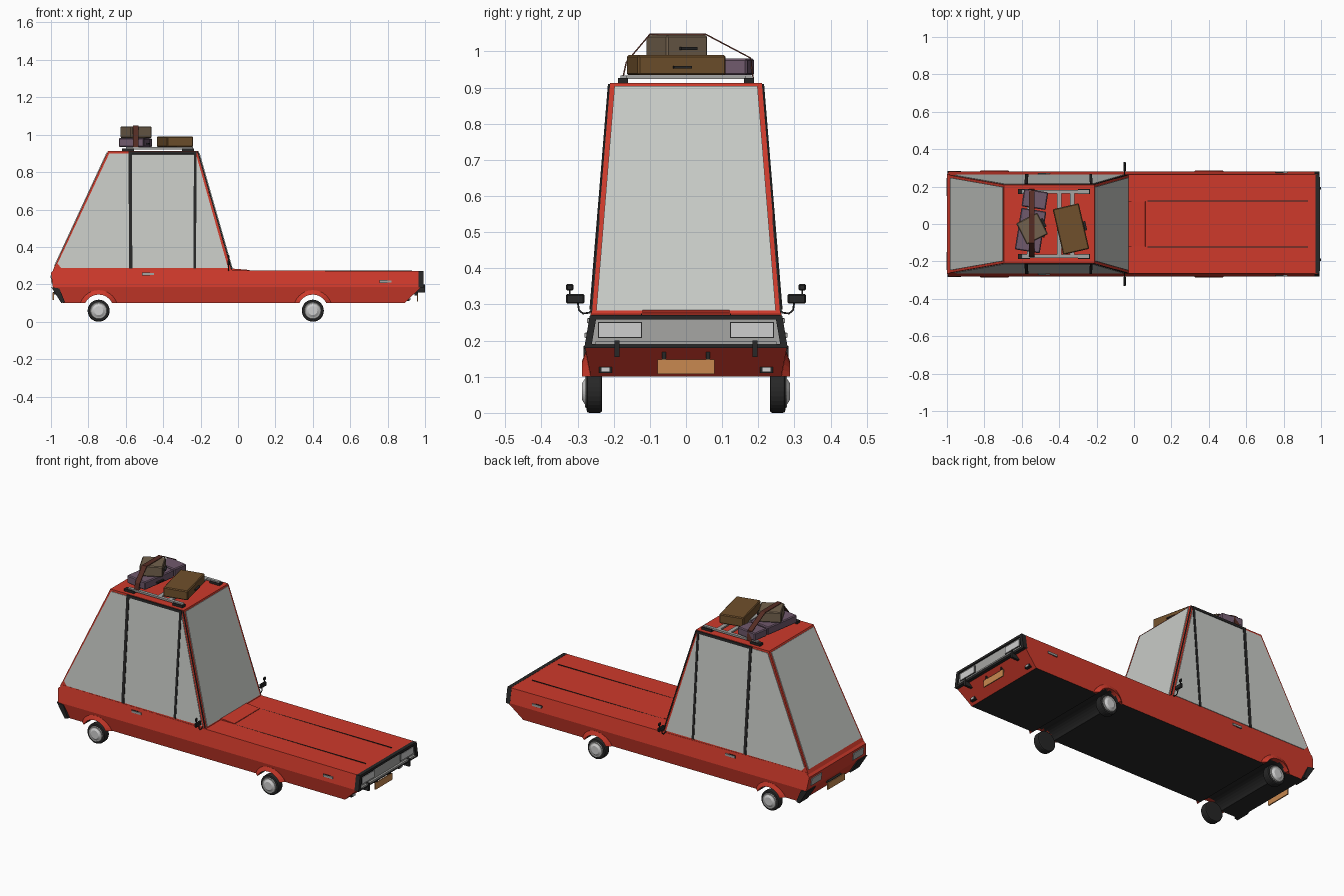
import bpy, bmesh, math
from mathutils import Vector, Matrix

if "Cube" in bpy.data.objects:
    bpy.data.objects.remove(bpy.data.objects["Cube"])

def mat(name, r, g, b):
    m = bpy.data.materials.new(name)
    m.diffuse_color = (r, g, b, 1)
    m.use_nodes = True
    m.node_tree.nodes["Principled BSDF"].inputs["Base Color"].default_value = m.diffuse_color
    return m

RED = mat("red paint", .62, .042, .024)
GLASS = mat("pale glass", .58, .60, .57)
BLACK = mat("black trim", .02, .02, .02)
CHROME = mat("grey metal", .38, .38, .37)
LAMP = mat("lamp white", .62, .62, .62)
ORANGE = mat("orange plate", .58, .25, .08)
BROWN = mat("brown leather", .16, .08, .025)
TAN = mat("tan leather", .17, .12, .075)
PURPLE = mat("purple case", .16, .10, .15)
STRAP = mat("strap brown", .09, .025, .017)

def finish(name, bm, *mats):
    bmesh.ops.recalc_face_normals(bm, faces=bm.faces)
    me = bpy.data.meshes.new(name)
    bm.to_mesh(me)
    bm.free()
    ob = bpy.data.objects.new(name, me)
    bpy.context.collection.objects.link(ob)
    for m in mats:
        me.materials.append(m)
    return ob

def bevel(ob, w, seg=1):
    b = ob.modifiers.new("bevel", 'BEVEL')
    b.width, b.segments, b.limit_method = w, seg, 'ANGLE'

def box(name, x, y, z, m, rot=0):
    """x, y, z are (low, high) pairs"""
    c = Vector([(a[0] + a[1]) / 2 for a in (x, y, z)])
    s = [abs(a[1] - a[0]) for a in (x, y, z)]
    bm = bmesh.new()
    bmesh.ops.create_cube(bm, size=1, matrix=Matrix.Translation(c) @
                          Matrix.Rotation(math.radians(rot), 4, 'Z') @ Matrix.Diagonal((*s, 1)))
    return finish(name, bm, m)

def loft(name, rings, *mats):
    """closed solid between two matching outlines"""
    bm = bmesh.new()
    a, b = [[bm.verts.new(p) for p in r] for r in rings]
    bm.faces.new(a)
    bm.faces.new(b)
    for i in range(len(a)):
        j = (i + 1) % len(a)
        bm.faces.new((a[i], a[j], b[j], b[i]))
    return finish(name, bm, *mats)

def plate(name, pts, m, inside, thick=.004):
    """thin panel raised away from the point inside"""
    pts = [Vector(p) for p in pts]
    n = (pts[1] - pts[0]).cross(pts[2] - pts[0]).normalized()
    if n.dot(pts[0] - Vector(inside)) < 0:
        n = -n
    return loft(name, ([p - n * .002 for p in pts], [p + n * thick for p in pts]), m)

def slab(name, outline, width, *mats):
    """side profile across the car, half width depends on z"""
    return loft(name, [[(x, s * width(z), z) for x, z in outline] for s in (-1, 1)], *mats)

def disc(name, x, z, y0, y1, r0, r1, m, n=28):
    def ring(y, r):
        return [(x + r * math.cos(2 * math.pi * i / n), y, z + r * math.sin(2 * math.pi * i / n)) for i in range(n)]
    return loft(name, (ring(y0, r0), ring(y1, r1)), m)

WHEELS = (-.745, .40)
lower_w = lambda z: .263 + (z - .10) * .2
upper_w = lambda z: .280 - (z - .185) * .18
cabin_w = lambda z: .262 - (z - .275) * .082

# lower body with open wheel tunnels, black beneath
def arch(cx, r, cz=.065, n=12):
    a0 = math.asin((.10 - cz) / r)
    return [(cx - r * math.cos(t), cz + r * math.sin(t))
            for t in (a0 + (math.pi - 2 * a0) * i / n for i in range(n + 1))]

outline = [(-.935, .10)] + arch(WHEELS[0], .08) + arch(WHEELS[1], .08) + [(.89, .10), (.98, .185), (-.99, .185)]
lower = slab("lower_body", outline, lower_w, RED, BLACK)
for f in lower.data.polygons:
    if abs(f.normal.y) < .5 and f.center.z < .15 and abs(f.center.x) < .9:
        f.material_index = 1

# upper body and bonnet
slab("upper_body", [(-.99, .185), (.98, .185), (.98, .27), (-.03, .275), (-.975, .285), (-1, .262)], upper_w, RED)
for s in (-1, 1):
    box("bonnet_seam", (.06, .93), (s * .123 - .0015, s * .123 + .0015), (.268, .2745), BLACK)
box("bonnet_cross_seam", (.058, .062), (-.123, .123), (.268, .2755), BLACK)
loft("cowl_bulge", [[(-.04, s * .12, .27), (.065, s * .12, .27), (.06, s * .12, .277), (-.04, s * .12, .285)]
                    for s in (-1, 1)], RED)

# cabin shell and roof
x0, x1, t0, t1, zb, zt = -.99, -.03, -.695, -.212, .275, .912
def corners(xb, xt):
    return [Vector((xb, -cabin_w(zb), zb)), Vector((xb, cabin_w(zb), zb)),
            Vector((xt, cabin_w(zt), zt)), Vector((xt, -cabin_w(zt), zt))]
loft("cabin_shell", (corners(x0, t0), corners(x1, t1)), RED)
mid = (-.5, 0, .5)
for name, xb, xt, low in (("rear_window", x0, t0, .035), ("windscreen", x1, t1, .012)):
    a, b, c, d = corners(xb, xt)
    def at(u, v):
        return a.lerp(b, u).lerp(d.lerp(c, u), v)
    plate(name, [at(.025, low), at(.975, low), at(.97, .985), at(.03, .985)], GLASS, mid)

# side windows, pillars and side trim
for s in (-1, 1):
    def side(name, pts, m, th=.003):
        plate(name, [(x, s * cabin_w(z), z) for x, z in pts], m, mid, th)
    side("side_window", [(-.945, .287), (-.965, .31), (-.688, .9), (-.226, .9), (-.053, .287)], GLASS)
    side("rear_door_pillar", [(-.583, .285), (-.565, .285), (-.567, .905), (-.585, .905)], BLACK, .006)
    side("front_door_pillar", [(-.238, .285), (-.224, .285), (-.222, .905), (-.236, .905)], BLACK, .006)
    side("roof_gutter", [(-.585, .895), (-.222, .895), (-.222, .91), (-.585, .91)], BLACK, .006)
    side("screen_trim", [(-.038, .28), (-.031, .28), (-.212, .91), (-.219, .91)], BLACK, .003)
    # small metal pieces on the flank
    for name, x, z, w in (("door_handle", -.48, .255, .03), ("side_marker", .79, .215, .03)):
        y = upper_w(z)
        box(name, (x - w, x + w), (s * (y - .01), s * (y + .006)), (z - .006, z + .006), CHROME)
        box(name + "_base", (x - w - .004, x + w - .02), (s * (y - .01), s * (y + .003)), (z - .008, z + .008), BLACK)

# wheels and arch flares
for s in (-1, 1):
    for x in WHEELS:
        tyre = disc("tyre", x, .059, s * .232, s * .275, .059, .059, BLACK)
        bevel(tyre, .007, 2)
        disc("wheel_rim", x, .059, s * .268, s * .280, .050, .043, CHROME)
        disc("hub_cap", x, .059, s * .278, s * .287, .038, .024, LAMP)
        bm = bmesh.new()
        rows = []
        for p, q in zip(arch(x, .08), arch(x, .104)):
            rows.append([bm.verts.new((c[0], s * y, c[1])) for c, y in
                         ((p, .258), (p, .287), (q, lower_w(q[1]) + .001), (q, .258))])
        for a, b in zip(rows, rows[1:]):
            for i in range(4):
                j = (i + 1) % 4
                bm.faces.new((a[i], a[j], b[j], b[i]))
        bm.faces.new(rows[0])
        bm.faces.new(rows[-1])
        finish("wheel_arch_flare", bm, RED)

# front grille with frame, headlamps and bumper
loft("grille", [[(x, -.262, .187), (x, .262, .187), (x, .25, .26), (x, -.25, .26)] for x in (.97, .983)], CHROME)
box("grille_top_frame", (.97, .992), (-.262, .262), (.258, .271), BLACK)
box("grille_bottom_frame", (.965, .992), (-.279, .279), (.179, .19), BLACK)
box("bumper_bar", (.982, .995), (-.25, .25), (.19, .198), CHROME)
for s in (-1, 1):
    loft("grille_side_frame", [[(x, s * .281, .182), (x, s * .262, .182), (x, s * .247, .27), (x, s * .266, .27)]
                               for x in (.965, .992)], BLACK)
    box("headlamp_surround", (.98, .986), (s * .122, s * .244), (.207, .252), BLACK)
    box("headlamp", (.98, .989), (s * .125, s * .241), (.21, .249), LAMP)
    box("overrider", (.95, 1.0), (s * .184, s * .198), (.155, .2), BLACK)
    box("fog_lamp_case", (.89, .918), (s * .205, s * .241), (.111, .13), BLACK)
    box("fog_lamp", (.91, .921), (s * .212, s * .234), (.115, .126), LAMP)
    box("plate_hanger", (.945, .962), (s * .056, s * .066), (.14, .17), BLACK)
    # rear corners and tail lamps
    loft("rear_bumper_corner", [[(-.998, y, .185), (-.955, y, .178), (-.925, y, .105), (-.945, y, .10)]
                                for y in (s * .20, s * .283)], BLACK)
    plate("tail_lamp", [(-.9925, s * .15, .205), (-.9925, s * .245, .205), (-.998, s * .245, .248),
                        (-.998, s * .15, .248)], CHROME, mid, .005)
box("front_plate", (.957, .963), (-.079, .079), (.108, .148), ORANGE)
box("rear_plate", (-.992, -.985), (-.079, .079), (.115, .155), ORANGE)
box("rear_plate_bracket", (-.988, -.955), (-.06, .06), (.145, .158), BLACK)

# wing mirrors on bent arms
for s in (-1, 1):
    cu = bpy.data.curves.new("mirror_arm", 'CURVE')
    cu.dimensions = '3D'
    cu.bevel_depth, cu.bevel_resolution = .003, 1
    sp = cu.splines.new('POLY')
    path = [(.255, .29), (.268, .277), (.285, .275), (.296, .284), (.30, .31)]
    sp.points.add(len(path) - 1)
    for p, (y, z) in zip(sp.points, path):
        p.co = (-.05, s * y, z, 1)
    cu.materials.append(BLACK)
    bpy.context.collection.objects.link(bpy.data.objects.new("mirror_arm", cu))
    bevel(box("wing_mirror", (-.057, -.043), (s * .281, s * .332), (.302, .329), BLACK), .004)
    bevel(box("small_mirror", (-.055, -.045), (s * .311, s * .332), (.338, .357), BLACK), .004)
    box("small_mirror_stem", (-.052, -.048), (s * .319, s * .323), (.325, .342), BLACK)

# roof rack
for s in (-1, 1):
    box("rack_rail", (-.60, -.24), (s * .163, s * .181), (.922, .933), CHROME)
    for x in (-.59, -.27):
        box("rack_foot", (x - .03, x + .035), (s * .16, s * .188), (.905, .926), BLACK)
for x in (-.56, -.40, -.33):
    box("rack_crossbar", (x - .012, x + .012), (-.18, .18), (.924, .933), CHROME)

# luggage
def case(name, cx, cy, lx, ly, z0, z1, rot, m, handle=True):
    bevel(box(name, (cx - lx / 2, cx + lx / 2), (cy - ly / 2, cy + ly / 2), (z0, z1), m, rot), .005)
    if handle:
        a = math.radians(rot)
        hx, hy, zm = cx + math.cos(a) * (lx / 2 + .004), cy + math.sin(a) * (lx / 2 + .004), (z0 + z1) / 2 - .006
        box(name + "_handle", (hx - .008, hx + .008), (hy - .025, hy + .025), (zm - .004, zm + .004), BLACK, rot)

case("brown_suitcase", -.337, -.027, .143, .25, .934, .99, 13, BROWN)
case("purple_suitcase", -.553, -.035, .135, .225, .934, .982, -9, PURPLE)
case("small_purple_suitcase", -.53, .132, .13, .095, .934, .98, -9, PURPLE, False)
case("tan_suitcase", -.545, -.025, .127, .128, .983, 1.045, 27, TAN)

# luggage strap over the stack
bm = bmesh.new()
path = [(-.175, .925), (-.165, .97), (-.10, 1.047), (.055, 1.047), (.178, .982), (.186, .925)]
rows = [[bm.verts.new((x, y, z)) for x in (-.562, -.532)] for y, z in path]
for a, b in zip(rows, rows[1:]):
    bm.faces.new((a[0], a[1], b[1], b[0]))
strap = finish("luggage_strap", bm, STRAP)
sol = strap.modifiers.new("thickness", 'SOLIDIFY')
sol.thickness, sol.offset = .004, 0
